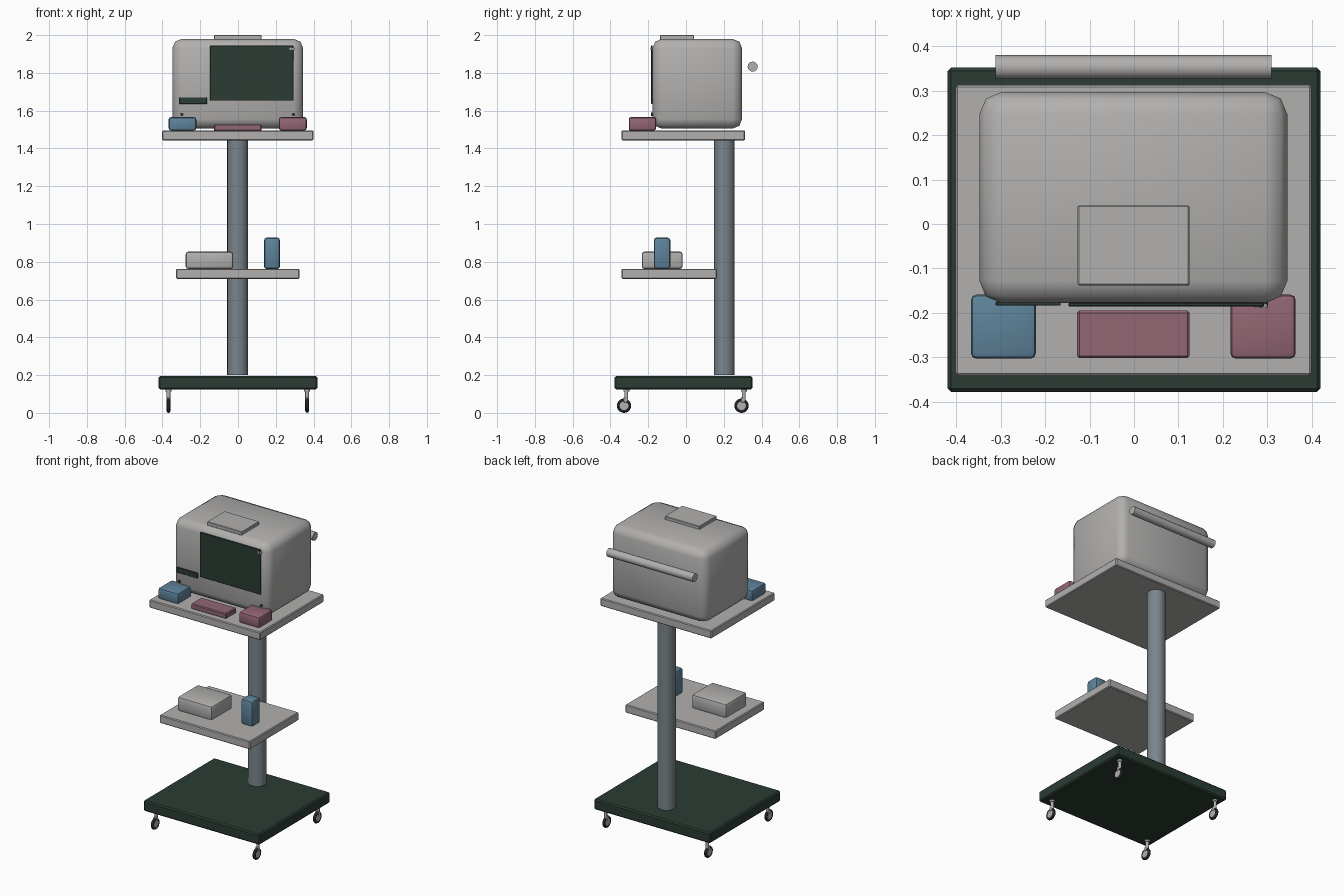
import bpy, math

if "Cube" in bpy.data.objects:
    bpy.data.objects.remove(bpy.data.objects["Cube"])


def material(name, r, g, b):
    m = bpy.data.materials.new(name)
    m.diffuse_color = tuple(c ** 2.2 for c in (r, g, b)) + (1,)
    m.use_nodes = True
    m.node_tree.nodes["Principled BSDF"].inputs["Base Color"].default_value = m.diffuse_color
    return m


GREY = material("light_grey", .69, .685, .68)
GREEN = material("dark_green", .185, .245, .215)
BLUE = material("steel_blue", .37, .51, .60)
RED = material("dusty_red", .57, .40, .45)
STEEL = material("column_grey", .48, .52, .545)
RUBBER = material("rubber", .15, .16, .16)


def finish(name, mat, angle=35):
    o = bpy.context.object
    o.name = name
    o.data.materials.append(mat)
    bpy.ops.object.shade_smooth_by_angle(angle=math.radians(angle))
    return o


def box(name, x, y, z, mat, bevel=0.0, segments=1, angle=35):
    """Box from (min, max) ranges, with optional rounded edges."""
    bpy.ops.mesh.primitive_cube_add(
        size=1, location=[(a + b) / 2 for a, b in (x, y, z)])
    o = bpy.context.object
    o.scale = [b - a for a, b in (x, y, z)]
    bpy.ops.object.transform_apply(location=False, rotation=False, scale=True)
    if bevel:
        mod = o.modifiers.new("round", 'BEVEL')
        mod.width, mod.segments = bevel, segments
        bpy.ops.object.modifier_apply(modifier="round")
    return finish(name, mat, angle)


def rod(name, loc, radius, length, axis, mat, sides=16):
    rot = {'x': (0, math.pi / 2, 0), 'y': (math.pi / 2, 0, 0), 'z': (0, 0, 0)}[axis]
    bpy.ops.mesh.primitive_cylinder_add(
        vertices=sides, radius=radius, depth=length, location=loc, rotation=rot)
    return finish(name, mat, 46)


# Base, column and shelves
box("base", (-.42, .42), (-.378, .352), (.125, .195), GREEN, .008)
rod("column", (-.002, .203, .825), .055, 1.25, 'z', STEEL, 24)
box("lower_shelf", (-.327, .325), (-.342, .163), (.71, .763), GREY, .005)
box("upper_shelf", (-.402, .40), (-.342, .313), (1.443, 1.495), GREY, .005)

# Casters
for x in (-.368, .366):
    for y in (-.328, .294):
        rod("caster_stem", (x, y + .012, .095), .01, .062, 'z', GREY, 12)
        rod("caster_mount", (x, y + .012, .12), .016, .012, 'z', GREY, 12)
        bpy.ops.mesh.primitive_torus_add(
            location=(x, y, .038), rotation=(0, math.pi / 2, 0),
            major_radius=.028, minor_radius=.010,
            major_segments=20, minor_segments=8)
        finish("caster_tyre", RUBBER, 60)
        rod("caster_hub", (x, y, .038), .024, .016, 'x', GREY)
        box("caster_fork", (x - .010, x + .010), (y - .004, y + .018),
            (.055, .082), GREY, .003)

# Machine housing, top plate and rear handle
box("housing", (-.348, .345), (-.178, .297), (1.505, 1.98), GREY, .05, 2, 50)
box("top_plate", (-.127, .125), (-.138, .042), (1.975, 2.0), GREY, .003)
rod("rear_handle", (-.001, .353, 1.833), .027, .622, 'x', GREY, 12)

# Screen, slot and front buttons
box("screen", (-.147, .293), (-.186, -.177), (1.653, 1.945), GREEN, .002)
box("slot", (-.312, -.165), (-.184, -.175), (1.635, 1.671), GREEN, .002)
for x in (.278, .293):
    rod("indicator", (x, -.184, 1.927), .007, .010, 'y', GREY, 8)
for x in (-.297, .293):
    rod("front_button", (x, -.178, 1.58), .009, .012, 'y', GREEN, 8)

# Accessories on the upper shelf
box("blue_module", (-.367, -.221), (-.303, -.159), (1.495, 1.566), BLUE, .012, 2)
box("red_module", (.217, .364), (-.303, -.159), (1.495, 1.566), RED, .012, 2)
box("red_pad", (-.128, .125), (-.302, -.195), (1.493, 1.528), RED, .005)

# Accessories on the lower shelf
box("grey_case", (-.277, -.026), (-.234, -.018), (.762, .854), GREY, .014, 2)
box("blue_canister", (.138, .222), (-.170, -.083), (.762, .928), BLUE, .014, 2)
